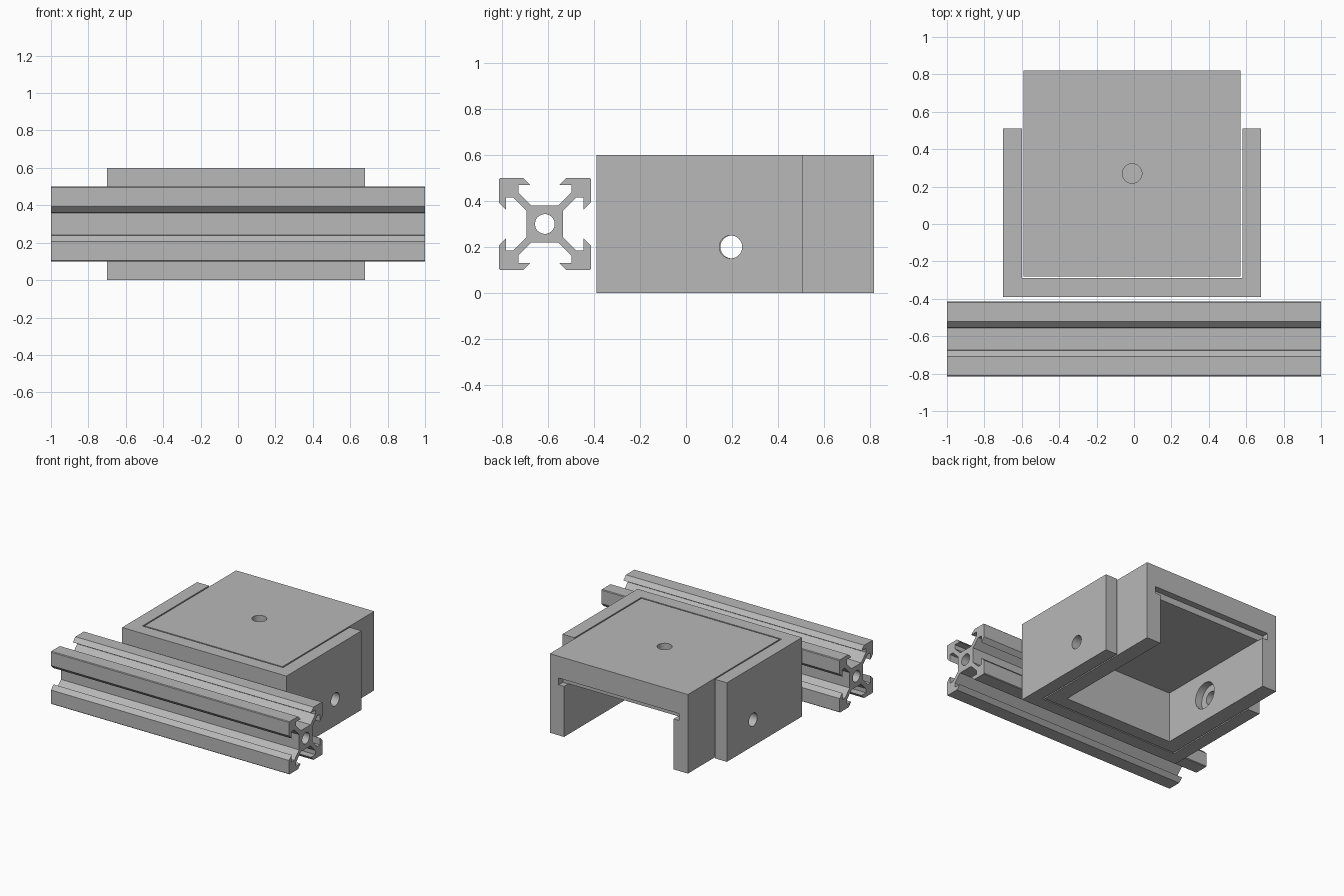
import bpy
import bmesh
import math
from mathutils import Matrix, Vector

if "Cube" in bpy.data.objects:
    bpy.data.objects.remove(bpy.data.objects["Cube"], do_unlink=True)

grey = bpy.data.materials.new("plain grey")
grey.use_nodes = True
colour = (0.48, 0.48, 0.48, 1)
grey.diffuse_color = colour
grey.node_tree.nodes["Principled BSDF"].inputs["Base Color"].default_value = colour


def make_object(name, bm):
    mesh = bpy.data.meshes.new(name)
    bmesh.ops.recalc_face_normals(bm, faces=bm.faces)
    bm.to_mesh(mesh)
    bm.free()
    mesh.materials.append(grey)
    obj = bpy.data.objects.new(name, mesh)
    bpy.context.scene.collection.objects.link(obj)
    return obj


def box(name, low, high):
    low, high = Vector(low), Vector(high)
    bm = bmesh.new()
    bmesh.ops.create_cube(bm, size=1, matrix=Matrix.Translation((low + high) / 2)
                          @ Matrix.Diagonal((*(high - low), 1)))
    return make_object(name, bm)


def cylinder(name, centre, radius, length, axis):
    turn = Matrix.Rotation(math.pi / 2, 4, "Y") if axis == "X" else Matrix()
    bm = bmesh.new()
    bmesh.ops.create_cone(bm, cap_ends=True, segments=48, radius1=radius, radius2=radius,
                          depth=length, matrix=Matrix.Translation(centre) @ turn)
    return make_object(name, bm)


def cut(obj, cutters):
    # Subtract each cutter, bake the result and drop the cutters
    for cutter in cutters:
        cutter.hide_render = True
        mod = obj.modifiers.new("cut", "BOOLEAN")
        mod.operation = "DIFFERENCE"
        mod.solver = "EXACT"
        mod.object = cutter
    graph = bpy.context.evaluated_depsgraph_get()
    baked = bpy.data.meshes.new_from_object(obj.evaluated_get(graph))
    obj.modifiers.clear()
    obj.data = baked
    for cutter in cutters:
        bpy.data.objects.remove(cutter, do_unlink=True)
    bpy.ops.object.select_all(action="DESELECT")
    obj.select_set(True)
    bpy.context.view_layer.objects.active = obj
    bpy.ops.object.shade_smooth_by_angle(angle=math.radians(30))


# Slotted rail: one arm of the cross-section, turned four times
arm = [(.058, .08), (.115, .137), (.115, .169), (.062, .169), (.093, .2), (.195, .2),
       (.2, .195), (.2, .093), (.169, .062), (.169, .115), (.137, .115), (.08, .058)]
rail_y, rail_z = -.615, .3
bm = bmesh.new()
ring = []
for quarter in range(4):
    turn = Matrix.Rotation(-quarter * math.pi / 2, 2)
    for point in arm:
        p = turn @ Vector(point)
        ring.append(bm.verts.new((-1, rail_y + p.x, rail_z + p.y)))
face = bm.faces.new(ring)
extruded = bmesh.ops.extrude_face_region(bm, geom=[face])["geom"]
bmesh.ops.translate(bm, vec=(2, 0, 0),
                    verts=[v for v in extruded if isinstance(v, bmesh.types.BMVert)])
rail = make_object("slotted_rail", bm)
cut(rail, [cylinder("rail_bore", (0, rail_y, rail_z), .043, 2.4, "X")])

# Outer bracket: three walls, open at the back, top and bottom
bracket = box("outer_bracket", (-.70, -.39, 0), (.68, .51, .6))
cut(bracket, [box("bracket_opening", (-.60, -.29, -.1), (.58, .7, .7)),
              cylinder("bracket_side_hole", (0, .195, .2), .05, 2, "X")])

# Inner hood: thick top, two sides and a front wall, open at the back and below
hood = box("inner_hood", (-.59, -.28, 0), (.57, .82, .6))
cut(hood, [box("hood_cavity", (-.47, -.18, -.1), (.45, .95, .385)),
           box("back_notch", (-.515, .77, .383), (.495, .95, .435)),
           cylinder("hood_side_hole", (0, .2, .2), .05, 2, "X"),
           cylinder("side_counterbore", (-.01, .2, .2), .1, 1.03, "X"),
           cylinder("top_hole", (-.01, .27, .6), .052, .2, "Z")])
